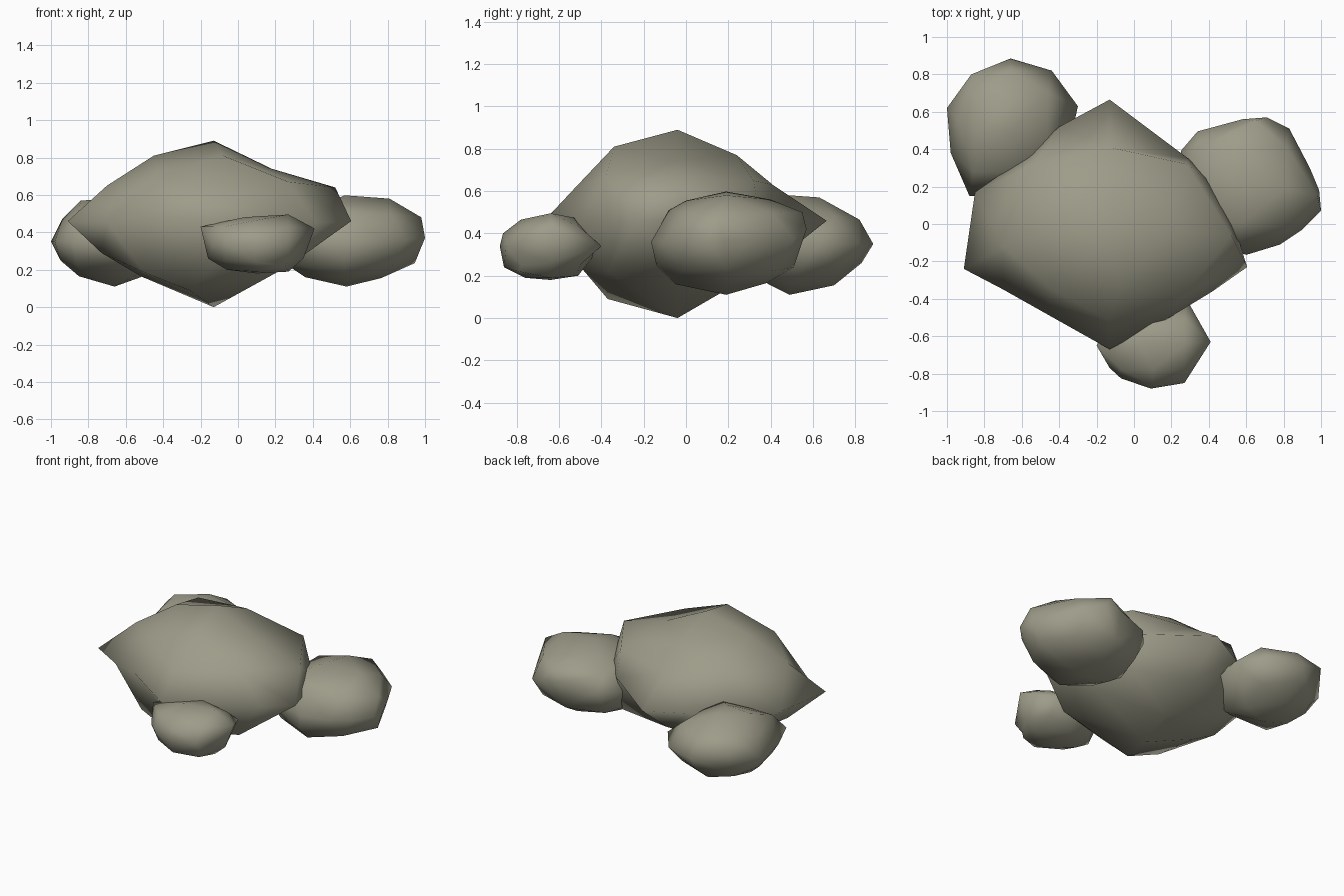
import bpy, bmesh
from itertools import product
from mathutils import Vector

stone = bpy.data.materials.new("olive grey stone")
stone.diffuse_color = (0.34, 0.33, 0.25, 1)


def rock(name, centre, radii, outline, octants=None):
    """Boulder: its points are connected as a hull on a unit sphere, then put in place,
    so slight hollows survive. Octant points default to a rounded ellipsoid."""
    if octants is None:
        octants = [[c + s * r * 0.57 for c, s, r in zip(centre, signs, radii)]
                   for signs in product((-1, 1), repeat=3)]
    bm = bmesh.new()
    place = {}
    for p in list(outline) + list(octants):
        d = Vector([(a - c) / r for a, c, r in zip(p, centre, radii)]).normalized()
        place[bm.verts.new(d)] = p
    bmesh.ops.convex_hull(bm, input=bm.verts[:])
    bmesh.ops.recalc_face_normals(bm, faces=bm.faces[:])
    for v in bm.verts:
        v.co = place[v]
    bmesh.ops.delete(bm, geom=[v for v in bm.verts if not v.link_faces], context='VERTS')
    for f in bm.faces:
        f.smooth = True
    me = bpy.data.meshes.new(name)
    bm.to_mesh(me)
    bm.free()
    me.materials.append(stone)
    bpy.context.collection.objects.link(bpy.data.objects.new(name, me))


# Large central boulder
rock("main_boulder", (-0.13, -0.04, 0.445), (0.755, 0.67, 0.445), [
    (-0.13, -0.04, 0.89), (-0.13, -0.04, 0),
    (-0.91, -0.24, 0.46), (0.605, -0.23, 0.46), (-0.13, -0.67, 0.46), (-0.13, 0.665, 0.46),
    (-0.45, -0.04, 0.81), (-0.70, -0.12, 0.65), (0.18, -0.04, 0.74), (0.52, -0.06, 0.64),
    (-0.08, -0.34, 0.81), (-0.13, -0.52, 0.62), (-0.10, 0.24, 0.77), (-0.13, 0.41, 0.63),
    (-0.52, -0.04, 0.165), (-0.73, -0.08, 0.29), (0.27, -0.04, 0.22),
    (-0.26, -0.37, 0.09), (-0.13, -0.48, 0.22), (-0.13, 0.15, 0.11), (-0.13, 0.40, 0.25),
    (0.19, -0.50, 0.45), (0.42, -0.36, 0.45), (0.52, 0.04, 0.46), (0.43, 0.21, 0.46),
    (0.29, 0.35, 0.46), (-0.40, 0.52, 0.46), (-0.58, 0.36, 0.46), (-0.85, 0.17, 0.46),
    (-0.46, -0.485, 0.50), (-0.70, -0.35, 0.45)],
    [(-0.44, -0.35, 0.71), (0.27, -0.38, 0.67), (-0.53, 0.32, 0.70), (0.28, 0.32, 0.65),
     (-0.50, -0.35, 0.185), (0.27, -0.37, 0.22), (-0.52, 0.31, 0.20), (0.27, 0.31, 0.23)])

# Small stone at the back left
rock("back_left_stone", (-0.66, 0.49, 0.35), (0.35, 0.37, 0.235), [
    (-0.66, 0.49, 0.58), (-0.66, 0.49, 0.11),
    (-0.66, 0.885, 0.35), (-0.87, 0.80, 0.44), (-1.0, 0.62, 0.35), (-0.98, 0.38, 0.35),
    (-0.88, 0.15, 0.35), (-0.62, 0.14, 0.35), (-0.36, 0.35, 0.35), (-0.30, 0.63, 0.35),
    (-0.44, 0.82, 0.35), (-0.94, 0.55, 0.47), (-0.84, 0.5, 0.57), (-0.95, 0.55, 0.25),
    (-0.85, 0.5, 0.165), (-0.52, 0.49, 0.16), (-0.66, 0.82, 0.465), (-0.66, 0.63, 0.57),
    (-0.66, 0.83, 0.26), (-0.66, 0.70, 0.155)])

# Medium stone on the right
rock("right_stone", (0.58, 0.195, 0.36), (0.42, 0.37, 0.24), [
    (0.57, 0.19, 0.598), (0.58, 0.19, 0.11),
    (0.25, 0.39, 0.38), (0.34, 0.495, 0.4), (0.58, 0.56, 0.43), (0.71, 0.57, 0.42),
    (0.83, 0.51, 0.37), (0.94, 0.30, 0.37), (0.99, 0.18, 0.37), (1.0, 0.07, 0.37),
    (0.90, -0.03, 0.36), (0.78, -0.11, 0.36), (0.6, -0.165, 0.36), (0.26, -0.05, 0.36),
    (0.81, 0.19, 0.58), (0.98, 0.15, 0.48), (0.945, 0.19, 0.235), (0.765, 0.19, 0.155),
    (0.36, 0.19, 0.16), (0.27, 0.19, 0.22), (0.57, -0.08, 0.51), (0.57, 0.0, 0.555),
    (0.57, 0.4, 0.56), (0.65, 0.55, 0.50), (0.57, 0.51, 0.24), (0.57, 0.38, 0.165),
    (0.57, -0.05, 0.16), (0.57, -0.14, 0.25)])

# Smallest stone at the front
rock("front_stone", (0.10, -0.64, 0.34), (0.30, 0.24, 0.16), [
    (0.10, -0.64, 0.485), (0.10, -0.64, 0.18),
    (0.09, -0.88, 0.34), (-0.07, -0.825, 0.34), (-0.13, -0.77, 0.34), (-0.2, -0.65, 0.43),
    (0.27, -0.85, 0.34), (0.41, -0.63, 0.42), (0.28, -0.40, 0.34), (0.10, -0.40, 0.34),
    (-0.10, -0.45, 0.34), (0.03, -0.64, 0.48), (0.27, -0.64, 0.495), (0.35, -0.64, 0.26),
    (0.27, -0.64, 0.19), (-0.06, -0.64, 0.2), (-0.16, -0.64, 0.26), (0.10, -0.865, 0.40),
    (0.10, -0.78, 0.465), (0.10, -0.53, 0.475), (0.10, -0.51, 0.20), (0.10, -0.76, 0.19),
    (0.10, -0.86, 0.24), (0.25, -0.79, 0.22)])
